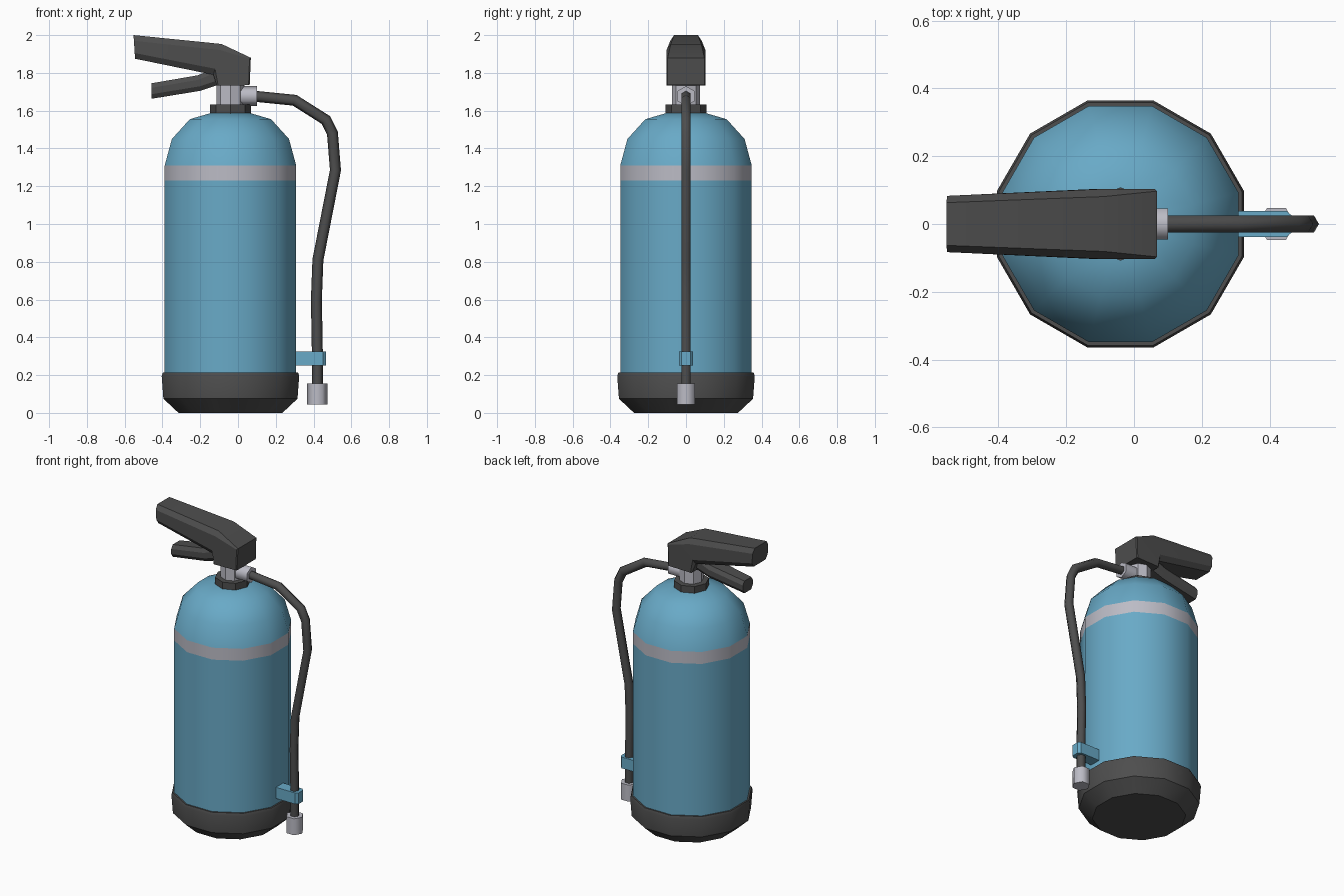
import bpy, bmesh, math
from mathutils import Vector, Matrix

if "Cube" in bpy.data.objects:
    bpy.data.objects.remove(bpy.data.objects["Cube"])


def material(name, rgb):
    m = bpy.data.materials.new(name)
    m.diffuse_color = (*rgb, 1)
    m.use_nodes = True
    m.node_tree.nodes["Principled BSDF"].inputs["Base Color"].default_value = m.diffuse_color
    return m


BLUE = material("blue paint", (0.14, 0.40, 0.57))
DARK = material("dark rubber", (0.075, 0.075, 0.075))
SILVER = material("silver metal", (0.50, 0.50, 0.56))
CX = -0.04  # tank axis


def loft(name, rings, mat, cap_start=True, cap_end=True, angle=40):
    """Skin a list of equal-length rings of points into one mesh object."""
    bm = bmesh.new()
    loops = [[bm.verts.new(p) for p in ring] for ring in rings]
    n = len(loops[0])
    for a, b in zip(loops, loops[1:]):
        for i in range(n):
            j = (i + 1) % n
            bm.faces.new((a[i], a[j], b[j], b[i]))
    if cap_start:
        bm.faces.new(loops[0][::-1])
    if cap_end:
        bm.faces.new(loops[-1])
    bmesh.ops.recalc_face_normals(bm, faces=bm.faces)
    me = bpy.data.meshes.new(name)
    bm.to_mesh(me)
    bm.free()
    me.materials.append(mat)
    ob = bpy.data.objects.new(name, me)
    bpy.context.collection.objects.link(ob)
    bpy.ops.object.select_all(action='DESELECT')
    bpy.context.view_layer.objects.active = ob
    ob.select_set(True)
    bpy.ops.object.shade_smooth_by_angle(angle=math.radians(angle))
    return ob


def lathe(name, profile, mat, n, cx=CX, phase=0.0, **kw):
    """Revolve (radius, z) points around a vertical axis at x = cx."""
    rings = [[(cx + r * math.cos(phase + 2 * math.pi * i / n),
               r * math.sin(phase + 2 * math.pi * i / n), z) for i in range(n)]
             for r, z in profile]
    return loft(name, rings, mat, **kw)


def tank(name, profile, mat, **kw):
    """Twelve-sided shell with flats facing the axes; radii measured to the flats."""
    k = math.cos(math.pi / 12)
    return lathe(name, [(r / k, z) for r, z in profile], mat, 12,
                 phase=math.pi / 12, **kw)


# Cylinder body
tank("base_boot", [(0.275, 0), (0.355, 0.075), (0.364, 0.195), (0.358, 0.213), (0.34, 0.213)], DARK)
tank("tank_body", [(0.348, 0.2), (0.348, 1.23)], BLUE, cap_start=False, cap_end=False)
tank("tank_stripe", [(0.348, 1.23), (0.348, 1.31)], SILVER, cap_start=False, cap_end=False)
tank("tank_dome", [(0.348, 1.31), (0.31, 1.45), (0.215, 1.555), (0.105, 1.587)], BLUE,
     cap_start=False)

# Neck and valve
lathe("neck_collar", [(0.108, 1.58), (0.108, 1.632)], DARK, 8)
lathe("valve_block", [(0.073, 1.62), (0.073, 1.75)], SILVER, 8)


def tube(name, path, r, mat, n=6):
    """Sweep a polygon along a path lying in the xz plane."""
    pts = [Vector((x, 0, z)) for x, z in path]
    rings = []
    for i, p in enumerate(pts):
        d_in = (p - pts[i - 1]).normalized() if i else (pts[1] - p).normalized()
        d_out = (pts[i + 1] - p).normalized() if i < len(pts) - 1 else d_in
        t = (d_in + d_out).normalized()
        side = t.cross(Vector((0, 1, 0)))
        miter = r / max(t.dot(d_in), 0.5)
        rings.append([p + side * miter * math.cos(2 * math.pi * k / n)
                      + Vector((0, r * math.sin(2 * math.pi * k / n), 0)) for k in range(n)])
    return loft(name, rings, mat, angle=65)


# Hose, its outlet fitting and nozzle
outlet = tube("hose_outlet", [(0.0, 1.677), (0.1, 1.677)], 0.053, SILVER)
tube("hose", [(0.08, 1.677), (0.30, 1.655), (0.466, 1.55), (0.50, 1.48), (0.516, 1.285),
              (0.423, 0.81), (0.415, 0.6), (0.42, 0.32), (0.42, 0.13)], 0.029, DARK)
lathe("nozzle", [(0.055, 0.045), (0.055, 0.155)], SILVER, 6, cx=0.42, angle=65)

# Hose clip joined to the tank, chamfered at its outer end
clip = [(0.29, -0.038), (0.45, -0.038), (0.466, -0.024), (0.466, 0.024), (0.45, 0.038), (0.29, 0.038)]
loft("hose_clip", [[(x, y, z) for x, y in clip] for z in (0.25, 0.325)], BLUE)


def grip(name, sections, mat):
    """Loft chamfered slabs given as (top xz, bottom xz, half width, chamfer)."""
    rings = []
    for top, bot, w, c in sections:
        t, b = Vector((top[0], 0, top[1])), Vector((bot[0], 0, bot[1]))
        f = min(0.45, 1.5 * c / (t - b).length)
        half = [(w - c, 1), (w, 1 - f), (w, f), (w - c, 0)]
        outline = half + [(-y, s) for y, s in reversed(half)]
        rings.append([b.lerp(t, s) + Vector((0, y, 0)) for y, s in outline])
    return loft(name, rings, mat, angle=30)


# Squeeze handle and carrying lever
grip("upper_handle", [((-0.553, 2.0), (-0.545, 1.875), 0.083, 0.02),
                      ((-0.087, 1.953), (-0.13, 1.79), 0.103, 0.022),
                      ((0.068, 1.88), (-0.114, 1.737), 0.103, 0.006),
                      ((0.062, 1.735), (-0.112, 1.732), 0.103, 0.004)], DARK)
grip("lower_lever", [((-0.458, 1.745), (-0.458, 1.663), 0.052, 0.016),
                     ((-0.214, 1.787), (-0.2, 1.705), 0.06, 0.016),
                     ((-0.08, 1.84), (-0.08, 1.745), 0.06, 0.016)], DARK)
